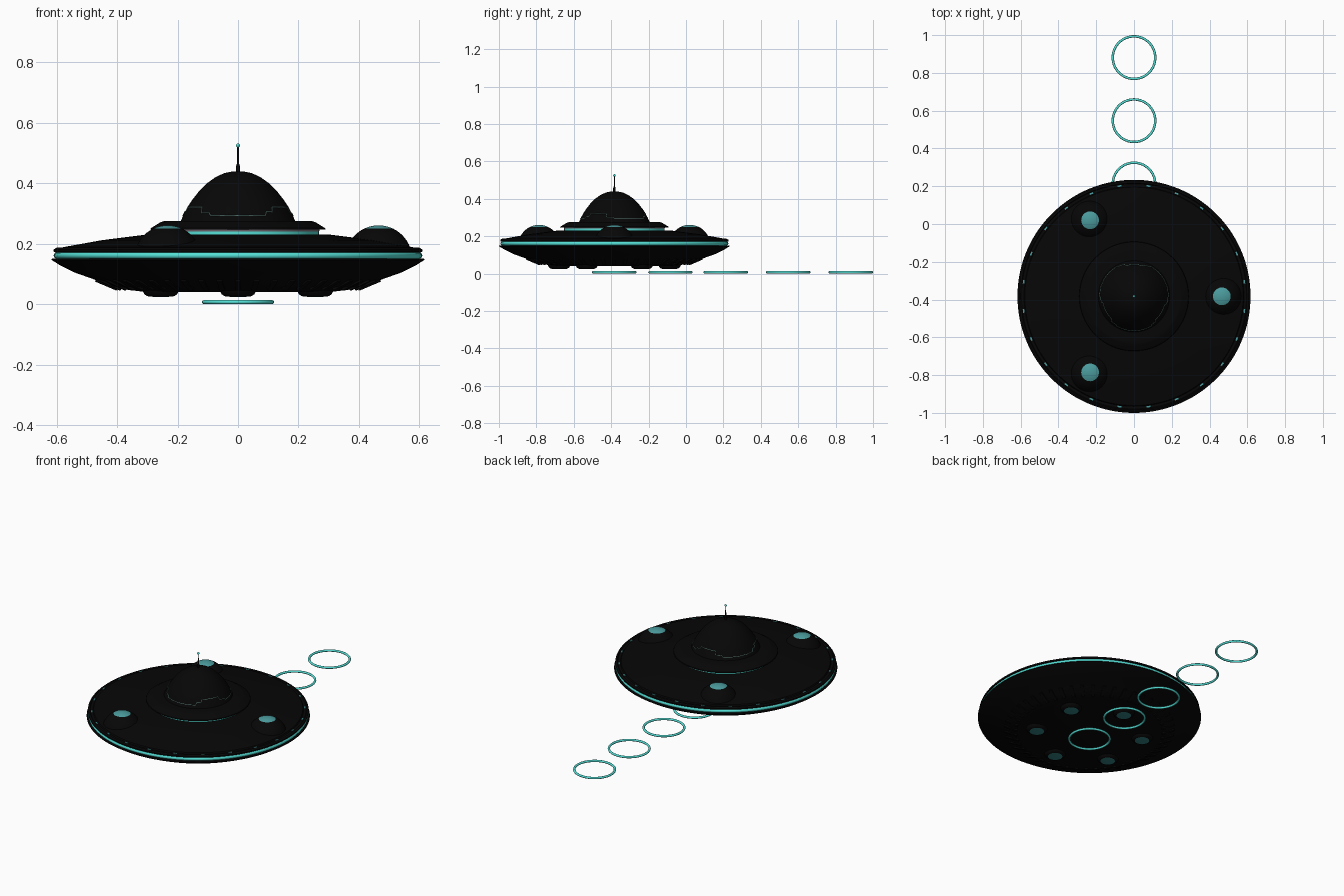
import bpy, bmesh, math
from mathutils import Matrix

cube = bpy.data.objects.get("Cube")
if cube:
    bpy.data.objects.remove(cube, do_unlink=True)

CY = -0.383  # saucer axis in y


def material(name, colour):
    m = bpy.data.materials.new(name)
    m.use_nodes = True
    m.diffuse_color = (*colour, 1)
    m.node_tree.nodes["Principled BSDF"].inputs["Base Color"].default_value = (*colour, 1)
    return m


BLACK = material("hull black", (0.002, 0.002, 0.002))
TEAL = material("glow teal", (0.09, 0.75, 0.68))
CAP = material("cap teal", (0.07, 0.33, 0.34))
DEEP = material("thruster teal", (0.03, 0.2, 0.2))
GREY = material("collar grey", (0.2, 0.17, 0.2))
SEAM = material("seam grey", (0.1, 0.2, 0.18))


def finish(bm, name, mats, angle=35):
    bmesh.ops.remove_doubles(bm, verts=bm.verts, dist=1e-5)
    bmesh.ops.recalc_face_normals(bm, faces=bm.faces)
    me = bpy.data.meshes.new(name)
    bm.to_mesh(me)
    bm.free()
    for m in mats:
        me.materials.append(m)
    ob = bpy.data.objects.new(name, me)
    bpy.context.collection.objects.link(ob)
    bpy.ops.object.select_all(action="DESELECT")
    ob.select_set(True)
    bpy.context.view_layer.objects.active = ob
    bpy.ops.object.shade_smooth_by_angle(angle=math.radians(angle))


def lathe(name, profile, mats, centre=(0, CY, 0), steps=96, rule=None):
    """Spin an (r, z) profile about a vertical axis; rule picks a material slot."""
    bm = bmesh.new()
    verts = [bm.verts.new((r, 0, z)) for r, z in profile]
    edges = [bm.edges.new(pair) for pair in zip(verts, verts[1:])]
    bmesh.ops.spin(bm, geom=verts + edges, cent=(0, 0, 0), axis=(0, 0, 1),
                   angle=math.tau, steps=steps)
    if rule:
        for f in bm.faces:
            f.material_index = rule(f.calc_center_median())
    bmesh.ops.translate(bm, verts=bm.verts, vec=centre)
    finish(bm, name, mats)


def arc(r, z0, a0, a1, n, r0=0.0):
    """Arc points from elevation a0 to a1 in degrees."""
    angles = [math.radians(a0 + (a1 - a0) * i / n) for i in range(n + 1)]
    return [(r0 + r * math.cos(a), z0 + r * math.sin(a)) for a in angles]


def around(count, radius, z, start=0.0):
    """Transforms spaced evenly about the saucer axis, x pointing outward."""
    for i in range(count):
        yield (Matrix.Translation((0, CY, 0))
               @ Matrix.Rotation(math.radians(start) + math.tau * i / count, 4, "Z")
               @ Matrix.Translation((radius, 0, z)))


def boxes(name, places, size, mat, tilt=0):
    bm = bmesh.new()
    scale = Matrix.Diagonal((*size, 1))
    for place in places:
        bmesh.ops.create_cube(bm, size=1, matrix=place @ Matrix.Rotation(tilt, 4, "Y") @ scale)
    finish(bm, name, [mat])


# Saucer hull: underside, rim lips, marker groove and upper deck
lathe("hull", [(0, 0.04), (0.3, 0.04), (0.38, 0.05), (0.43, 0.06), (0.455, 0.075),
               (0.54, 0.105), (0.59, 0.13), (0.617, 0.147), (0.615, 0.151), (0.6, 0.152),
               (0.6, 0.171), (0.609, 0.173), (0.61, 0.181), (0.6, 0.187), (0.596, 0.182),
               (0.582, 0.182), (0.578, 0.189), (0.45, 0.212), (0.3, 0.231), (0, 0.231)],
      [BLACK], steps=128)
lathe("rim_light", arc(0.0105, 0.1615, -90, 90, 8, 0.599), [TEAL], steps=128)

# Collar under the main dome, its light tucked below the overhang
lathe("collar", [(0.268, 0.247), (0.29, 0.247), (0.288, 0.252),
                 (0.255, 0.272), (0.245, 0.275), (0.18, 0.276)], [BLACK])
lathe("collar_light", [(0.268, 0.228), (0.268, 0.2405)], [TEAL])
lathe("collar_trim", [(0.268, 0.2405), (0.27, 0.247)], [GREY])

# Main dome with a stepped panel seam
DOME = [(0.19, 0.274), (0.178, 0.3), (0.165, 0.325), (0.15, 0.347), (0.128, 0.375),
        (0.103, 0.4), (0.075, 0.42), (0.045, 0.434), (0.02, 0.439), (0, 0.44)]
lathe("dome", DOME, [BLACK])


def dome_radius(z):
    for (r0, z0), (r1, z1) in zip(DOME, DOME[1:]):
        if z <= z1:
            return r0 + (r1 - r0) * (z - z0) / (z1 - z0)


steps = [(-30, 0.293), (-15, 0.293), (0, 0.293), (15, 0.293), (30, 0.293), (32, 0.306),
         (40, 0.306), (42, 0.321), (53, 0.321), (64, 0.321), (75, 0.321), (77, 0.302), (88, 0.302)]
curve = bpy.data.curves.new("dome_seam", "CURVE")
curve.dimensions = "3D"
curve.bevel_depth = 0.002
curve.bevel_resolution = 0
spline = curve.splines.new("POLY")
spline.points.add(3 * len(steps) - 1)
spline.use_cyclic_u = True
for i, point in enumerate(spline.points):
    deg, z = steps[i % len(steps)]
    a = math.radians(deg - 90 + 120 * (i // len(steps)))
    r = dome_radius(z) + 0.001
    point.co = (r * math.cos(a), CY + r * math.sin(a), z, 1)
curve.materials.append(SEAM)
bpy.context.collection.objects.link(bpy.data.objects.new("dome_seam", curve))

# Antenna
lathe("antenna", [(0.006, 0.435), (0.006, 0.458), (0.003, 0.468), (0.0025, 0.522),
                  (0, 0.522)], [BLACK], steps=16)
lathe("antenna_tip", arc(0.007, 0.525, -90, 90, 8), [TEAL], steps=16)

# Three side domes with glowing caps
for n, place in enumerate(around(3, 0.465, 0.15)):
    lathe(f"side_dome_{n + 1}", arc(0.111, 0, 0, 65, 10) + arc(0.111, 0, 65, 90, 5)[1:],
          [BLACK, CAP], centre=place.translation, steps=48,
          rule=lambda c: int(c.z > 0.101))

# Small marker lights sunk in the upper rim groove
boxes("rim_markers", around(24, 0.589, 0.183, 7.5), (0.008, 0.02, 0.004), CAP)

# Underside ribs and thruster pods
boxes("underside_ribs", around(48, 0.435, 0.069), (0.075, 0.018, 0.018), BLACK, -0.4)
for n, place in enumerate(around(6, 0.295, 0, 30)):
    lathe(f"thruster_{n + 1}", [(0.06, 0.045), (0.054, 0.033), (0.045, 0.027), (0.04, 0.026),
                                (0.03, 0.025), (0, 0.024)],
          [BLACK, DEEP], centre=place.translation, steps=32,
          rule=lambda c: int(math.hypot(c.x, c.y) < 0.039))

# Trail of light rings on the ground
for n, y in enumerate((CY, -0.083, 0.212, 0.547, 0.881)):
    lathe(f"trail_ring_{n + 1}", arc(0.0065, 0.0075, 0, 360, 12, 0.1125), [TEAL],
          centre=(0, y, 0), steps=64)
